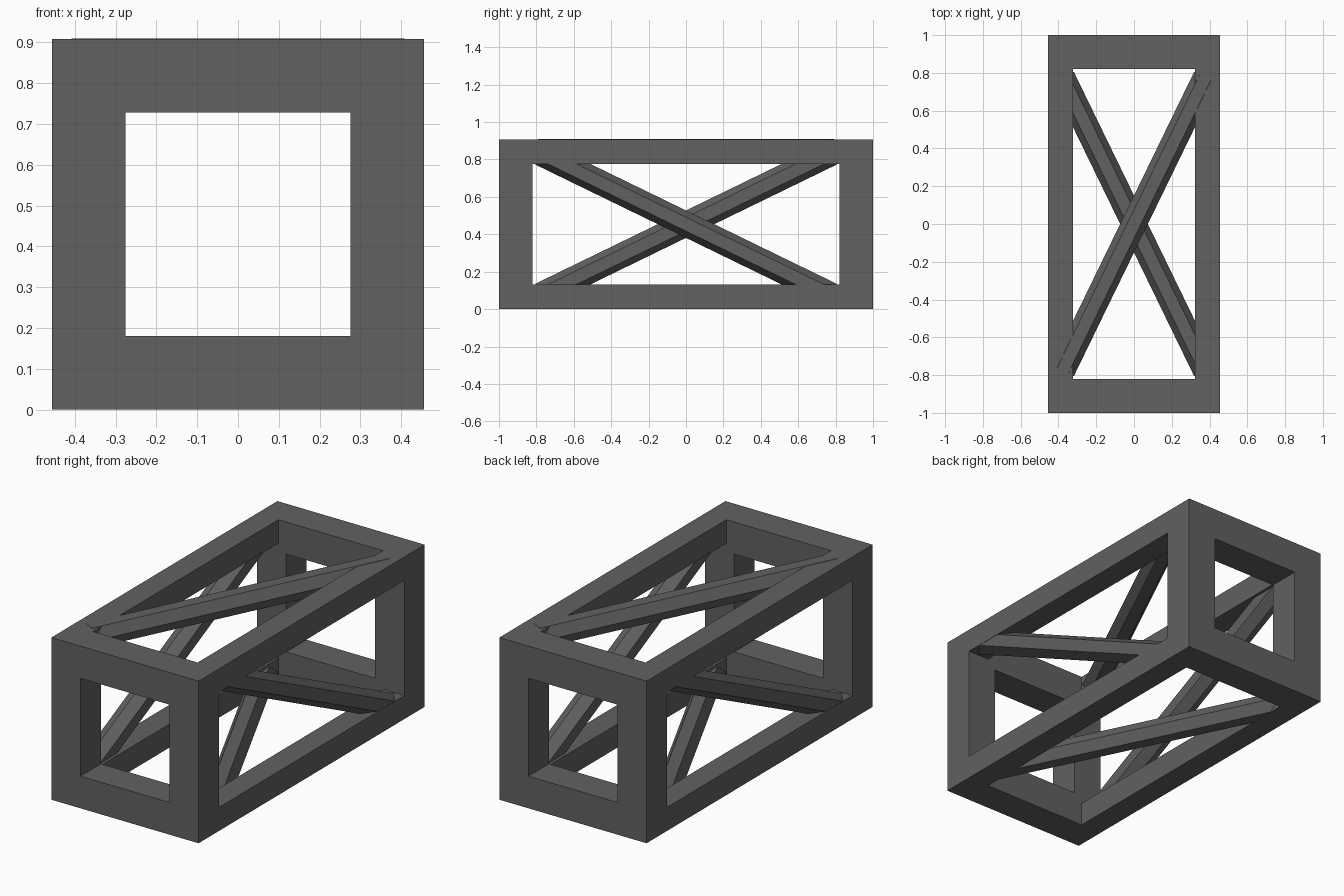
import bpy, bmesh
from mathutils import Vector, Matrix

if "Cube" in bpy.data.objects:
    bpy.data.objects.remove(bpy.data.objects["Cube"])

HX, HY, H = 0.456, 1.0, 0.908      # overall half width, half length, height
MID = H / 2
END, RAIL = 0.18, 0.132            # member thickness of end frames and long rails

dark = bpy.data.materials.new("dark_metal")
dark.diffuse_color = (0.12, 0.12, 0.12, 1)
dark.use_nodes = True
dark.node_tree.nodes["Principled BSDF"].inputs["Base Color"].default_value = dark.diffuse_color


def finish(bm, name):
    bmesh.ops.recalc_face_normals(bm, faces=bm.faces)
    me = bpy.data.meshes.new(name)
    bm.to_mesh(me)
    bm.free()
    me.materials.append(dark)
    ob = bpy.data.objects.new(name, me)
    bpy.context.collection.objects.link(ob)
    return ob


# Frame: one solid shell made of cells, empty where an opening passes through
def frame():
    def breaks(half):
        a, b = half - END, half - RAIL
        return [-half, -b, -a, a, b, half]

    axes = [breaks(HX), [-HY, -HY + END, HY - END, HY], breaks(MID)]

    def solid(idx):
        for a, i in zip(axes, idx):
            if i < 0 or i >= len(a) - 1:
                return False
        x, y, z = (abs(a[i] + a[i + 1]) / 2 for a, i in zip(axes, idx))
        if y > HY - END:                                  # end frames
            return x > HX - END or z > MID - END
        return x > HX - RAIL and z > MID - RAIL           # long rails

    bm = bmesh.new()
    for i in range(5):
        for j in range(3):
            for k in range(5):
                if not solid((i, j, k)):
                    continue
                for d in range(3):
                    for s in (0, 1):
                        n = [i, j, k]
                        n[d] += 1 if s else -1
                        if solid(n):
                            continue
                        u, v = (d + 1) % 3, (d + 2) % 3
                        loop = []
                        for du, dv in ((0, 0), (1, 0), (1, 1), (0, 1)):
                            c = [i, j, k]
                            c[d] += s
                            c[u] += du
                            c[v] += dv
                            loop.append(bm.verts.new([a[q] for a, q in zip(axes, c)]))
                        bm.faces.new(loop)
    bmesh.ops.remove_doubles(bm, verts=bm.verts, dist=1e-5)
    bmesh.ops.recalc_face_normals(bm, faces=bm.faces)
    bmesh.ops.dissolve_limit(bm, angle_limit=0.01, verts=bm.verts, edges=bm.edges)
    bmesh.ops.translate(bm, verts=bm.verts, vec=(0, 0, MID))
    return finish(bm, "box_frame")


# Diagonal brace: six-sided bar with a flat facing outwards
def brace(name, start, end, out):
    start, end, out = Vector(start), Vector(end), Vector(out)
    along = (end - start).normalized()
    side = out.cross(along)
    bm = bmesh.new()
    bmesh.ops.create_cone(bm, cap_ends=True, segments=6, radius1=0.066,
                          radius2=0.066, depth=(end - start).length)
    # create_cone puts a corner on +y, so local x is a flat side
    rot = Matrix((out, side, along)).transposed().to_4x4()
    bm.transform(Matrix.Translation((start + end) / 2) @ rot)
    return finish(bm, name)


frame()
A, B = 0.378, 0.777                 # brace end positions
# the top brace stands just proud of the frame, the others sit just inside it
for s, inset, name in ((1, 0.0555, "top_brace"), (-1, 0.0590, "bottom_brace")):
    z = MID + s * (MID - inset)
    brace(name, (-s * A, -B, z), (s * A, B, z), (0, 0, s))
for s, name in ((1, "right_brace"), (-1, "left_brace")):
    x = s * (HX - 0.0590)
    brace(name, (x, -B, MID + s * A), (x, B, MID - s * A), (s, 0, 0))
